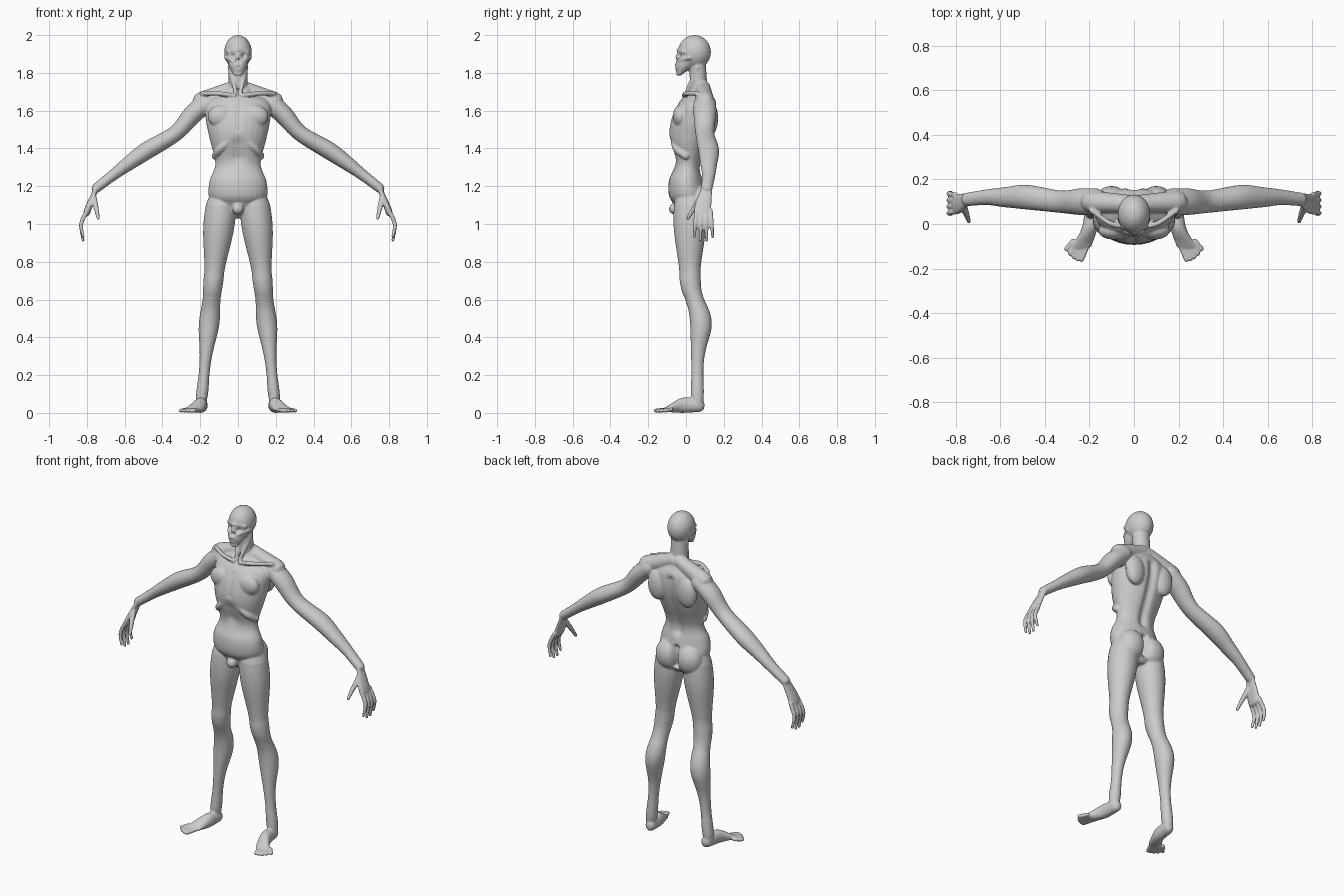
import bpy, bmesh, math
from mathutils import Vector, Matrix

if "Cube" in bpy.data.objects:
    bpy.data.objects.remove(bpy.data.objects["Cube"], do_unlink=True)

AXIS_X, AXIS_Y, AXIS_Z = Matrix.Identity(3)
SIDES = 28
sculpt = bmesh.new()


def bump(value, centre, width):
    return math.exp(-((value - centre) / width) ** 2)


def spline(rows, steps=6):
    """Catmull-Rom curve through stations of position and two radii."""
    points = [Vector(row) for row in rows]
    points.insert(0, 2 * points[0] - points[1])
    points.append(2 * points[-1] - points[-2])
    curve = []
    for before, start, end, after in zip(points, points[1:], points[2:], points[3:]):
        leave, arrive = (end - before) / 2, (after - start) / 2
        for step in range(steps):
            t = step / steps
            ease = t * t * (3 - 2 * t)
            curve.append(start.lerp(end, ease) + leave * t * (1 - t) ** 2
                         - arrive * t * t * (1 - t))
    return curve + [points[-2]]


def skin_rings(rings, side):
    """Bridge a list of (centre, u, v) ellipses into a closed skin."""
    faces, previous = [], None
    for centre, u, v in rings:
        ring = []
        for k in range(SIDES):
            angle = math.tau * k / SIDES
            spot = centre + u * math.cos(angle) + v * math.sin(angle)
            ring.append(sculpt.verts.new((spot.x * side, spot.y, spot.z)))
        if previous:
            for k in range(SIDES):
                faces.append(sculpt.faces.new((previous[k - 1], previous[k], ring[k], ring[k - 1])))
        else:
            faces.append(sculpt.faces.new(ring))
        previous = ring
    faces.append(sculpt.faces.new(previous))
    bmesh.ops.recalc_face_normals(sculpt, faces=faces)


def sides_of(points):
    """Parts away from the middle are mirrored."""
    return (1, -1) if any(point[0] for point in points) else (1,)


def loft(rows, squash=1, across=AXIS_Y, flat=None):
    """Elliptical rings along a path with domed ends; flat fixes the ring plane."""
    path = spline([(*row, row[3] * squash)[:5] for row in rows])
    centres = [Vector(station[:3]) for station in path]
    rings = []
    last = len(path) - 1
    dome = [(0, 1), (0.5, 0.87), (0.9, 0.45)]
    for i, station in enumerate(path):
        along = (centres[min(i + 1, last)] - centres[max(i - 1, 0)]).normalized()
        u = across if flat else (across - along * across.dot(along)).normalized()
        v = flat or along.cross(u)
        wide, deep = station[3], station[4]
        if i == 0:
            stack = [(-shift, scale) for shift, scale in reversed(dome)]
        else:
            stack = dome if i == last else dome[:1]
        for shift, scale in stack:
            centre = centres[i] + along * shift * min(wide, deep)
            rings.append((centre, u * wide * scale, v * deep * scale))
    for side in sides_of(rows):
        skin_rings(rings, side)


def tube(path, radius):
    loft([(*point, radius) for point in path])


def trunk(rows):
    """Level rings on the middle line from height, front, back and half width."""
    loft([(0, (front + back) / 2, z, half, (back - front) / 2) for z, front, back, half in rows],
         across=AXIS_X, flat=AXIS_Y)


def ball(centre, radii):
    for side in sides_of([centre]):
        place = Matrix.Translation((centre[0] * side, centre[1], centre[2]))
        bmesh.ops.create_uvsphere(sculpt, u_segments=32, v_segments=20, radius=1,
                                  matrix=place @ Matrix.Diagonal((*radii, 1)))


# Torso from pelvis to collar
trunk([(1.1, -.06, .1, .12), (1.15, -.09, .11, .155), (1.23, -.09, .09, .15),
       (1.32, -.06, .08, .12), (1.45, -.09, .13, .15), (1.55, -.08, .16, .17),
       (1.64, -.04, .16, .17), (1.7, .02, .13, .08)])
# Rib arch, collar bones, trapezius
tube([(0, -.07, 1.48), (.09, -.05, 1.4), (.12, 0, 1.36)], .02)
tube([(.02, -.01, 1.68), (.1, 0, 1.69), (.19, .06, 1.69)], .012)
loft([(.02, .09, 1.72, .04), (.19, .1, 1.65, .05)])
# Shoulder blades, chest muscles, buttocks, groin
ball((.1, .13, 1.56), (.06, .04, .09))
ball((.09, -.03, 1.57), (.07, .04, .06))
ball((.07, .06, 1.12), (.08, .07, .09))
ball((0, -.06, 1.08), (.03, .03, .03))

# Neck and its tendons
loft([(0, .07, 1.69, .05), (0, .06, 1.85, .05)], .9, AXIS_X, AXIS_Y)
tube([(.01, 0, 1.69), (.045, .06, 1.83)], .011)
# Skull, jaw, brow, cheekbones, nose
ball((0, .045, 1.91), (.073, .087, .09))
trunk([(1.8, -.05, -.01, .03), (1.84, -.06, .05, .05), (1.9, -.05, .08, .06)])
tube([(0, -.04, 1.92), (.055, -.01, 1.91)], .011)
tube([(.035, -.04, 1.87), (.065, .02, 1.88)], .01)
tube([(0, -.04, 1.9), (0, -.053, 1.875)], .008)

# Legs: a straight taper with thigh, knee, calf and ankle swellings
leg = []
for step in range(22):
    z = 1.1 - step / 20
    calf = bump(z, .47, .12)
    lean_back = .04 / (1 + math.exp(30 * (z - .6)))
    radius = (.02 + .035 * z + .028 * bump(z, 1, .2) + .006 * bump(z, .68, .05)
              + .018 * calf + .008 * bump(z, .1, .08))
    leg.append((.2 - z / 10, .02 + lean_back + .02 * calf, z, radius, radius + .003))
loft(leg, across=AXIS_X, flat=AXIS_Y)
# Feet and toes
loft([(.19, .07, .04, .03, .035), (.2, -.02, .04, .035, .04), (.235, -.1, .02, .045, .015)],
     across=AXIS_X, flat=AXIS_Z)
for i in range(5):
    tube([(.21 + .016 * i, -.1 + .006 * i, .018),
          (.235 + .017 * i, -.16 + .003 * i * i, .012)], .011)

# Arms
loft([(.17, .1, 1.64, .06), (.24, .1, 1.58, .06), (.33, .1, 1.48, .05), (.48, .12, 1.39, .055),
      (.58, .12, 1.32, .045), (.66, .12, 1.26, .035), (.75, .11, 1.19, .03)], .85)
# Palms, fingers, thumbs
loft([(.75, .11, 1.19, .03), (.79, .09, 1.09, .045), (.8, .09, 1.06, .045)], .4)
for i in range(4):
    near, tip = .055 + .025 * i, .043 + .033 * i
    loft([(.8, near, 1.07, .012), (.83, (near + tip) / 2, 1, .011),
          (.82, tip, .91 + .01 * (i - 1.5) ** 2, .008)])
loft([(.765, .08, 1.14, .017), (.75, .04, 1.08, .013), (.74, .01, 1.03, .009)])

# Fuse the parts into one skin
mesh = bpy.data.meshes.new("rough_body")
sculpt.to_mesh(mesh)
sculpt.free()
body = bpy.data.objects.new("body", mesh)
bpy.context.collection.objects.link(body)
fuse = body.modifiers.new("fuse", 'REMESH')
fuse.mode, fuse.voxel_size = 'VOXEL', .005
soften = body.modifiers.new("soften", 'SMOOTH')
soften.factor, soften.iterations = .5, 5
graph = bpy.context.evaluated_depsgraph_get()
skin = bpy.data.meshes.new_from_object(body.evaluated_get(graph))
body.modifiers.clear()
body.data = skin
bpy.data.meshes.remove(mesh)
skin.name = "body"
facing = [vertex.normal.y for vertex in skin.vertices]


def press(x, low, high, radius, depth):
    """Soft mirrored hollow; positive depth works on the front, negative on the back."""
    for vertex, normal_y in zip(skin.vertices, facing):
        spot = vertex.co
        if normal_y * depth < 0:
            rise = spot.z - max(low, min(high, spot.z))
            spot.y += depth * abs(normal_y) * bump(math.hypot(abs(spot.x) - x, rise), 0, radius)


# Eye sockets, nose, mouth, throat
press(.03, 1.89, 1.89, .014, .025)
press(.006, 1.86, 1.87, .008, .018)
press(0, 1.83, 1.83, .009, .006)
press(0, 1.69, 1.7, .012, .01)
# Breastbone, belly, spine furrow, buttock cleft
press(0, 1.5, 1.62, .015, .006)
press(0, 1.36, 1.42, .04, .015)
press(0, 1.28, 1.62, .025, -.018)
press(0, 1.08, 1.18, .018, -.03)

# Skin colour and smooth shading
grey = bpy.data.materials.new("pale grey")
grey.use_nodes = True
colour = (.6, .6, .6, 1)
grey.diffuse_color = colour
grey.node_tree.nodes["Principled BSDF"].inputs["Base Color"].default_value = colour
skin.materials.clear()
skin.materials.append(grey)
skin.polygons.foreach_set("use_smooth", [True] * len(skin.polygons))
